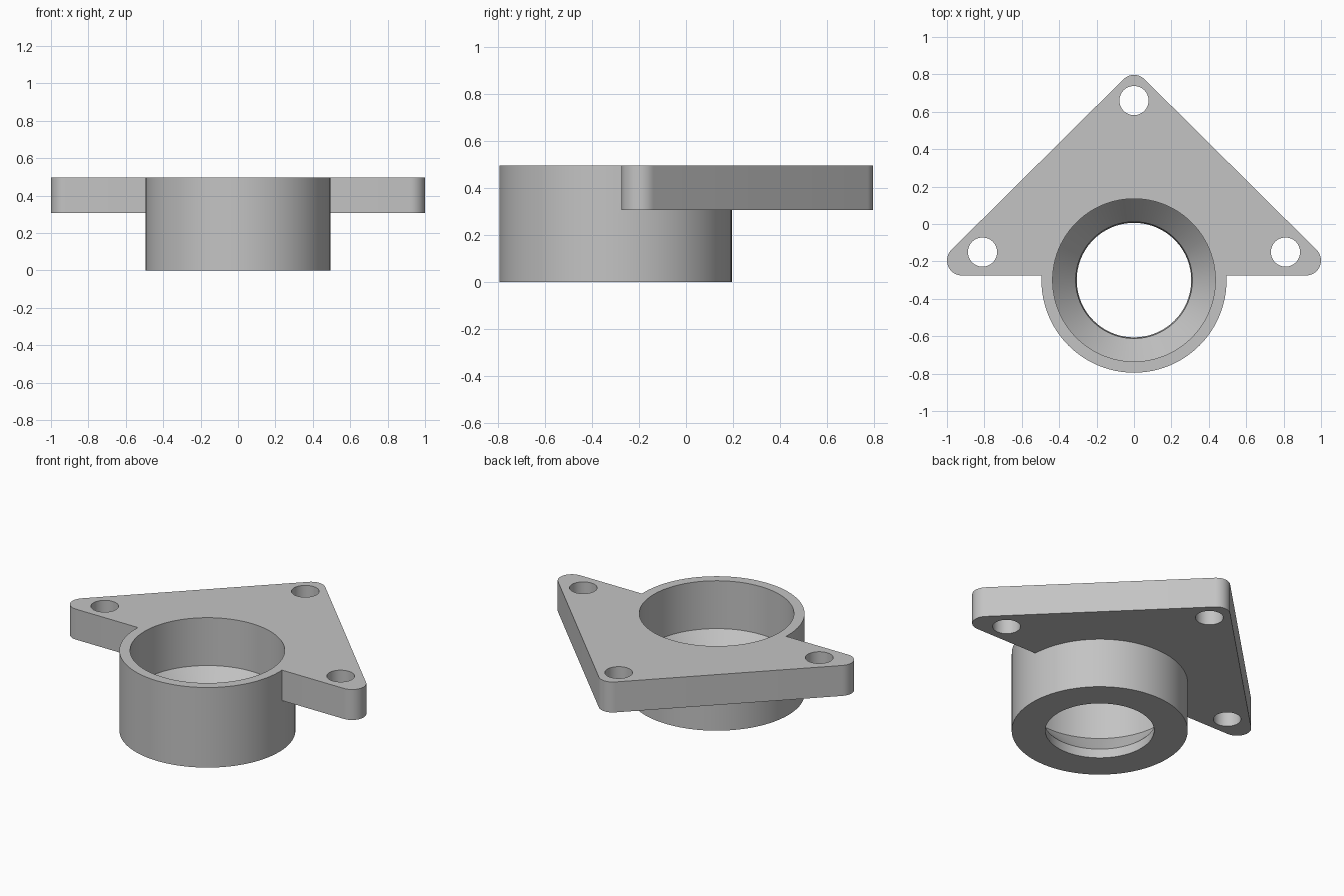
import bpy
import bmesh
from math import cos, sin, pi

cube = bpy.data.objects.get("Cube")
if cube:
    bpy.data.objects.remove(cube)

TOP, PLATE_BOTTOM = 0.497, 0.308
BORE_Y = -0.3
SEGMENTS = 96

grey = bpy.data.materials.new("plain grey")
grey.use_nodes = True
colour = (0.55, 0.55, 0.55, 1)
grey.diffuse_color = colour
grey.node_tree.nodes["Principled BSDF"].inputs["Base Color"].default_value = colour


def circle(x, y, radius, count=SEGMENTS):
    return [(x + radius * cos(2 * pi * i / count),
             y + radius * sin(2 * pi * i / count)) for i in range(count)]


def loft(name, rings):
    """Solid through a stack of (outline, z) rings, capped at both ends."""
    bm = bmesh.new()
    loops = [[bm.verts.new((x, y, z)) for x, y in outline] for outline, z in rings]
    for low, high in zip(loops, loops[1:]):
        n = len(low)
        for i in range(n):
            j = (i + 1) % n
            bm.faces.new((low[i], low[j], high[j], high[i]))
    bm.faces.new(loops[0][::-1])
    bm.faces.new(loops[-1])
    mesh = bpy.data.meshes.new(name)
    bm.to_mesh(mesh)
    bm.free()
    mesh.materials.append(grey)
    obj = bpy.data.objects.new(name, mesh)
    bpy.context.collection.objects.link(obj)
    return obj


def combine(target, other, operation):
    """Apply a boolean and discard the second solid."""
    bpy.context.view_layer.objects.active = target
    mod = target.modifiers.new(operation.lower(), 'BOOLEAN')
    mod.operation = operation
    mod.solver = 'EXACT'
    mod.object = other
    bpy.ops.object.modifier_apply(modifier=mod.name)
    bpy.data.objects.remove(other)


# Triangular plate outline: a rounded arc at each corner
def corner(x, y, start, end, radius=0.08, steps=14):
    angles = [start + (end - start) * i / steps for i in range(steps + 1)]
    return [(x + radius * cos(a), y + radius * sin(a)) for a in angles]


outline = (corner(0.92, -0.195, -pi / 2, pi / 4)
           + corner(0, 0.717, pi / 4, 3 * pi / 4)
           + corner(-0.92, -0.195, 3 * pi / 4, 3 * pi / 2))
flange = loft("mounting_flange", [(outline, PLATE_BOTTOM), (outline, TOP)])

# Round collar joined to the plate
wall = circle(0, BORE_Y, 0.495)
combine(flange, loft("collar", [(wall, 0), (wall, TOP)]), 'UNION')

# Stepped bore: narrow lip, cone, wide upper bore
bore_profile = [(0.306, -0.1), (0.306, 0), (0.312, 0.06),
                (0.435, 0.2), (0.435, 0.6)]
bore = loft("bore_cutter", [(circle(0, BORE_Y, r), z) for r, z in bore_profile])
combine(flange, bore, 'DIFFERENCE')

# Bolt holes at the corners
for x, y in ((0, 0.66), (0.81, -0.15), (-0.81, -0.15)):
    hole = circle(x, y, 0.078, 48)
    combine(flange, loft("bolt_cutter", [(hole, 0.2), (hole, 0.6)]), 'DIFFERENCE')

bpy.ops.object.select_all(action='DESELECT')
flange.select_set(True)
bpy.context.view_layer.objects.active = flange
bpy.ops.object.shade_smooth_by_angle(angle=pi / 6)
